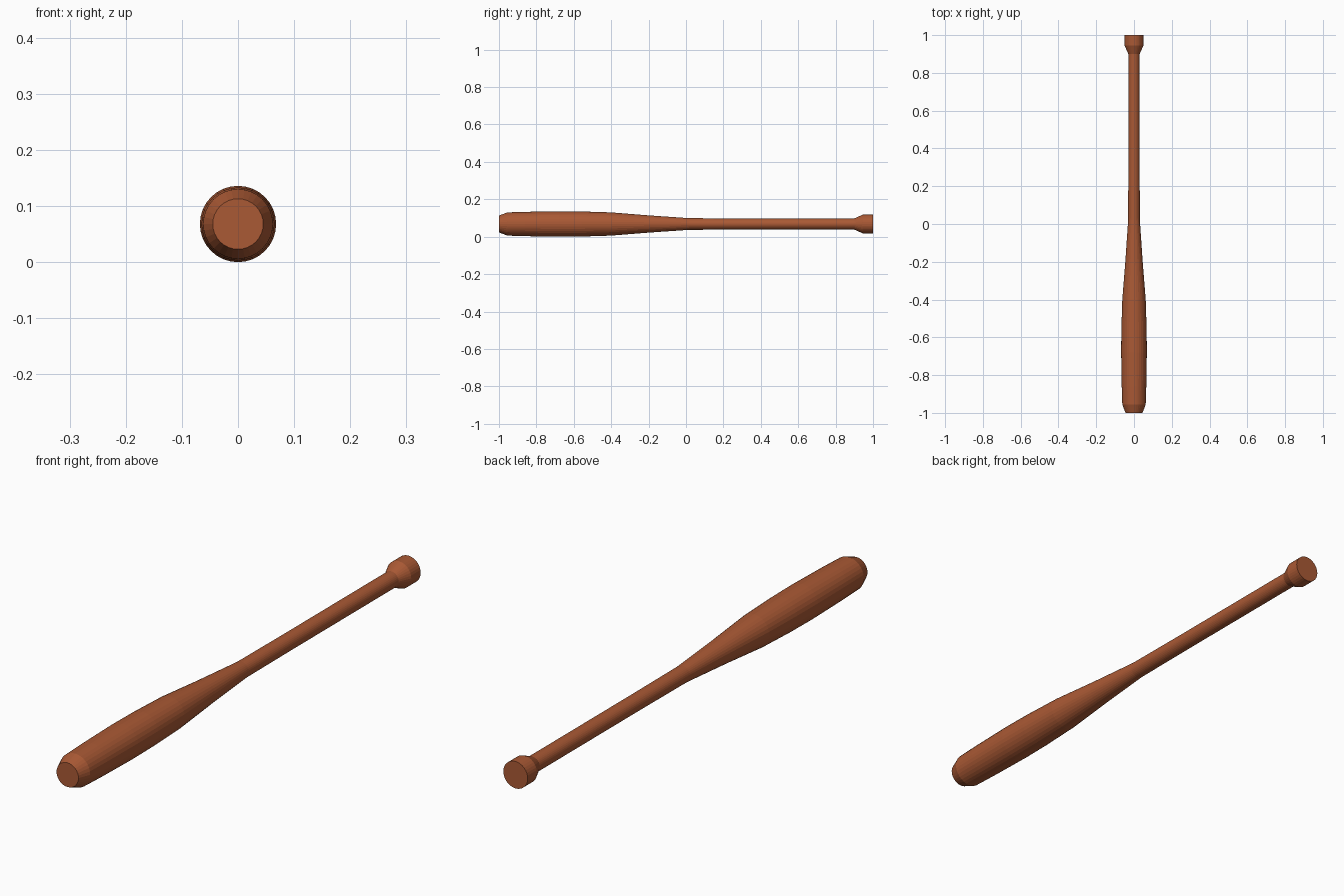
import bpy, bmesh, math

if "Cube" in bpy.data.objects:
    bpy.data.objects.remove(bpy.data.objects["Cube"])

SIDES = 32
CENTRE_Z = 0.068

# Profile from barrel tip to knob: (y, radius)
PROFILE = [(-1.0, 0.008), (-1.0, 0.045), (-0.955, 0.062), (-0.86, 0.065),
           (-0.68, 0.068), (-0.56, 0.067), (-0.40, 0.062), (-0.20, 0.046),
           (0.02, 0.031), (0.30, 0.030), (0.90, 0.030), (0.945, 0.050), (1.0, 0.050)]


def lathe(name, profile, colour):
    bm = bmesh.new()
    rings = []
    for y, r in profile:
        rings.append([bm.verts.new((r * math.cos(a), y, r * math.sin(a)))
                      for a in (2 * math.pi * i / SIDES for i in range(SIDES))])
    for a, b in zip(rings, rings[1:]):
        for i in range(SIDES):
            j = (i + 1) % SIDES
            bm.faces.new((a[i], a[j], b[j], b[i]))
    # End caps
    bm.faces.new(rings[0])
    bm.faces.new(rings[-1])
    bmesh.ops.recalc_face_normals(bm, faces=bm.faces)
    mesh = bpy.data.meshes.new(name)
    bm.to_mesh(mesh)
    bm.free()
    mat = bpy.data.materials.new(name + "_wood")
    mat.diffuse_color = colour
    mat.use_nodes = True
    mat.node_tree.nodes["Principled BSDF"].inputs["Base Color"].default_value = mat.diffuse_color
    mesh.materials.append(mat)
    obj = bpy.data.objects.new(name, mesh)
    bpy.context.collection.objects.link(obj)
    return obj


# Wooden bat lying along y, resting on the ground
bat = lathe("bat", PROFILE, (0.40, 0.10, 0.035, 1.0))
bat.location.z = CENTRE_Z
